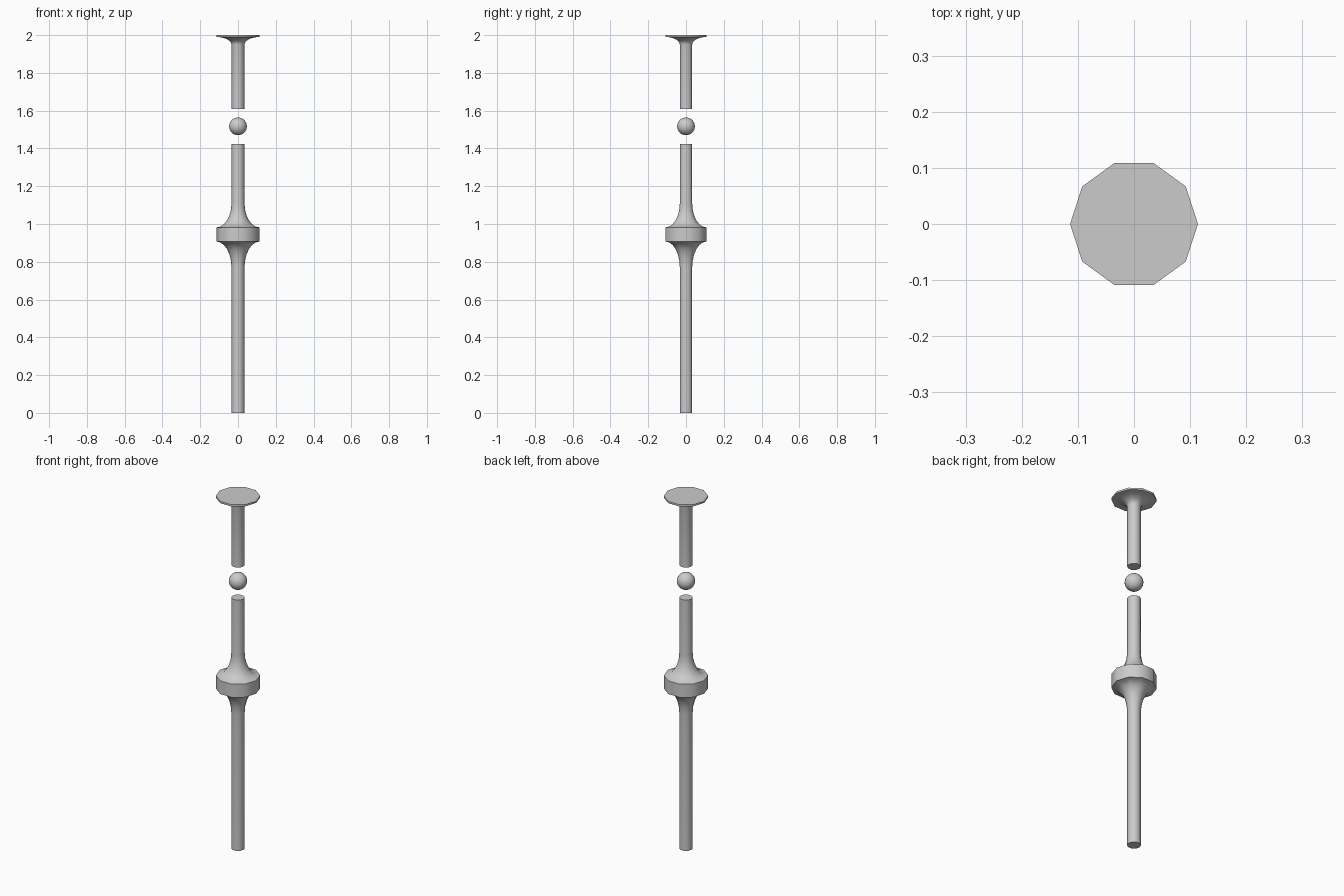
import bpy, bmesh, math

cube = bpy.data.objects.get("Cube")
if cube:
    bpy.data.objects.remove(cube, do_unlink=True)

SIDES = 10
ROD = 0.0345
RIM = 0.114

grey = bpy.data.materials.new("plain_grey")
grey.use_nodes = True
colour = (0.6, 0.6, 0.6, 1)
grey.diffuse_color = colour
grey.node_tree.nodes["Principled BSDF"].inputs["Base Color"].default_value = colour


def finish(name, bm, angle):
    bmesh.ops.recalc_face_normals(bm, faces=bm.faces)
    mesh = bpy.data.meshes.new(name)
    bm.to_mesh(mesh)
    bm.free()
    mesh.materials.append(grey)
    obj = bpy.data.objects.new(name, mesh)
    bpy.context.collection.objects.link(obj)
    bpy.ops.object.select_all(action="DESELECT")
    obj.select_set(True)
    bpy.context.view_layer.objects.active = obj
    bpy.ops.object.shade_smooth_by_angle(angle=math.radians(angle))


def lathe(name, profile, angle=40):
    """Turn (radius, height) points around z and close both ends."""
    bm = bmesh.new()
    rings = []
    for r, z in profile:
        turns = [math.tau * i / SIDES for i in range(SIDES)]
        rings.append([bm.verts.new((r * math.cos(a), r * math.sin(a), z)) for a in turns])
    for low, high in zip(rings, rings[1:]):
        for i in range(SIDES):
            j = (i + 1) % SIDES
            bm.faces.new((low[i], low[j], high[j], high[i]))
    bm.faces.new(rings[0])
    bm.faces.new(rings[-1])
    finish(name, bm, angle)


def flare(z_rod, z_rim, steps=6):
    """Concave quarter curve from the rod out to the rim."""
    points = []
    for i in range(steps + 1):
        a = math.pi / 2 * i / steps
        points.append((ROD + (RIM - ROD) * (1 - math.cos(a)),
                       z_rod + (z_rim - z_rod) * math.sin(a)))
    return points


# Lower rod with the flared collar
lathe("lower_rod_with_collar",
      [(ROD, 0)] + flare(0.77, 0.907) + flare(1.11, 0.982)[::-1] + [(ROD, 1.424)])

# Floating ball
bm = bmesh.new()
bmesh.ops.create_uvsphere(bm, u_segments=24, v_segments=16, radius=0.047)
bmesh.ops.translate(bm, verts=bm.verts, vec=(0, 0, 1.517))
finish("ball", bm, 60)

# Upper rod spreading into the top plate
lathe("upper_rod_with_plate",
      [(ROD, 1.608)] + flare(1.95, 1.99) + [(RIM, 2)])
